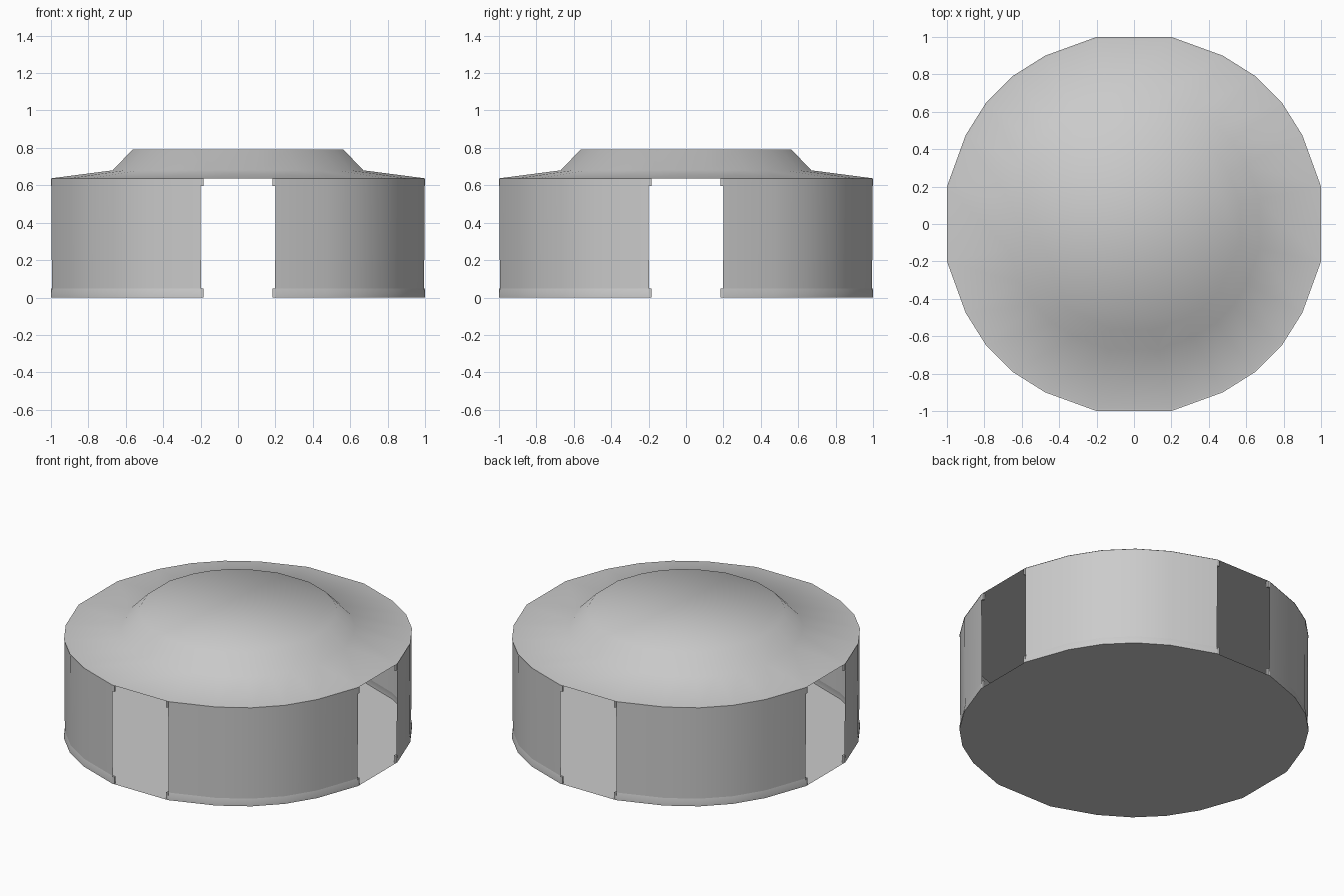
import bpy
import bmesh

cube = bpy.data.objects.get("Cube")
if cube:
    bpy.data.objects.remove(cube, do_unlink=True)

grey = bpy.data.materials.new("plain grey")
grey.use_nodes = True
colour = (0.6, 0.6, 0.6, 1)
grey.diffuse_color = colour
grey.node_tree.nodes["Principled BSDF"].inputs["Base Color"].default_value = colour

# One quarter of the plan outline, from door jamb to door jamb
QUARTER = [(1, 0.2), (0.9, 0.475), (0.79, 0.65), (0.65, 0.79), (0.475, 0.9), (0.2, 1)]


def turn(points, times):
    for _ in range(times):
        points = [(-y, x) for x, y in points]
    return points


OUTLINE = [p for i in range(4) for p in turn(QUARTER, i)]


def loft(name, outline, rings, closed=True, cap_start=False, cap_end=False, smooth=True):
    """Skin scaled copies of an outline; rings are (scale, height)."""
    bm = bmesh.new()
    rows = [[bm.verts.new((x * s, y * s, z)) for x, y in outline] for s, z in rings]
    n = len(outline)
    for low, high in zip(rows, rows[1:]):
        for i in range(n if closed else n - 1):
            j = (i + 1) % n
            bm.faces.new((low[i], low[j], high[j], high[i]))
    if cap_start:
        bm.faces.new(rows[0][::-1])
    if cap_end:
        bm.faces.new(rows[-1])
    for face in bm.faces:
        face.smooth = smooth
    mesh = bpy.data.meshes.new(name)
    bm.to_mesh(mesh)
    bm.free()
    mesh.materials.append(grey)
    obj = bpy.data.objects.new(name, mesh)
    bpy.context.collection.objects.link(obj)
    return obj


# Floor and ceiling discs
loft("floor", OUTLINE, [(1, 0)], cap_start=True, smooth=False)
loft("ceiling", OUTLINE, [(0.998, 0.638)], cap_start=True, smooth=False)

# Roof with a shallow eave slope and a raised crown
loft("roof", OUTLINE, [(1, 0.637), (0.67, 0.68), (0.565, 0.79)], cap_end=True)

# Four curved walls, their base lips and the jamb tabs
for i, side in enumerate(("front_left", "back_left", "back_right", "front_right")):
    arc = turn(QUARTER, i)
    loft(side + "_wall", arc, [(0.995, 0.045), (0.998, 0.637)], closed=False)
    loft(side + "_base_lip", arc, [(1, 0), (1, 0.02), (0.995, 0.047)], closed=False)
    for end, corners in enumerate((
            [(0.985, 0.185), (1, 0.185), (1, 0.2), (0.985, 0.2)],
            [(0.185, 0.985), (0.2, 0.985), (0.2, 1), (0.185, 1)])):
        for place, low, high in (("lower", 0, 0.047), ("upper", 0.597, 0.637)):
            loft(f"{side}_{place}_jamb_tab_{end + 1}", turn(corners, i),
                 [(1, low), (1, high)], cap_start=True, cap_end=True, smooth=False)
